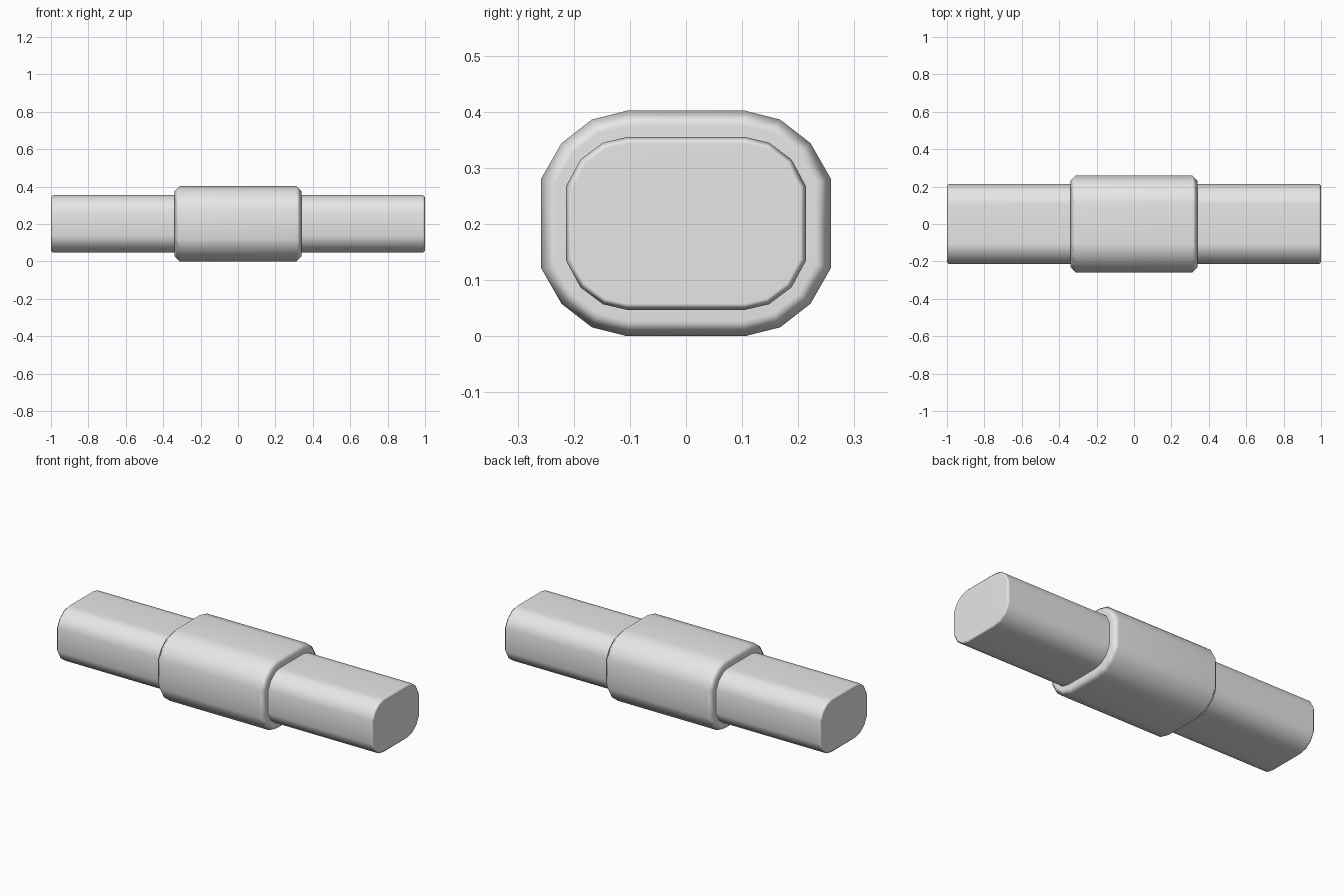
import bpy, bmesh, math

cube = bpy.data.objects.get("Cube")
if cube:
    bpy.data.objects.remove(cube, do_unlink=True)

CENTRE_Z = 0.201

grey = bpy.data.materials.new("light_grey")
grey.use_nodes = True
colour = (0.8, 0.8, 0.8, 1.0)
grey.diffuse_color = colour
grey.node_tree.nodes["Principled BSDF"].inputs["Base Color"].default_value = colour


def rounded_bar(name, quarter, half_length, chamfer):
    """Extrude a mirrored quarter profile along x and chamfer both ends."""
    right = quarter + [(y, -z) for y, z in reversed(quarter)]
    profile = right + [(-y, -z) for y, z in right]
    bm = bmesh.new()
    base = bm.faces.new([bm.verts.new((-half_length, y, z + CENTRE_Z)) for y, z in profile])
    grown = bmesh.ops.extrude_face_region(bm, geom=[base], use_keep_orig=True)["geom"]
    tip = [v for v in grown if isinstance(v, bmesh.types.BMVert)]
    bmesh.ops.translate(bm, verts=tip, vec=(2 * half_length, 0, 0))
    bmesh.ops.recalc_face_normals(bm, faces=bm.faces[:])
    rims = [e for e in bm.edges if abs(e.verts[0].co.x - e.verts[1].co.x) < 1e-5]
    bmesh.ops.bevel(bm, geom=rims, offset=chamfer, offset_type='OFFSET',
                    segments=1, profile=0.5, affect='EDGES')
    bmesh.ops.recalc_face_normals(bm, faces=bm.faces[:])
    mesh = bpy.data.meshes.new(name)
    bm.to_mesh(mesh)
    bm.free()
    mesh.materials.append(grey)
    obj = bpy.data.objects.new(name, mesh)
    bpy.context.collection.objects.link(obj)

    # Soft chamfers with flat main faces
    bpy.ops.object.select_all(action='DESELECT')
    obj.select_set(True)
    bpy.context.view_layer.objects.active = obj
    bpy.ops.object.shade_smooth_by_angle(angle=math.radians(60))
    weighted = obj.modifiers.new("Weighted normals", 'WEIGHTED_NORMAL')
    weighted.keep_sharp = True
    return obj


# Long inner bar
rounded_bar("inner_bar",
            [(0.105, 0.154), (0.148, 0.144), (0.188, 0.114), (0.214, 0.066)],
            1.0, 0.011)

# Thicker sleeve around the middle
rounded_bar("middle_sleeve",
            [(0.105, 0.201), (0.168, 0.185), (0.222, 0.143), (0.258, 0.08)],
            0.34, 0.027)
